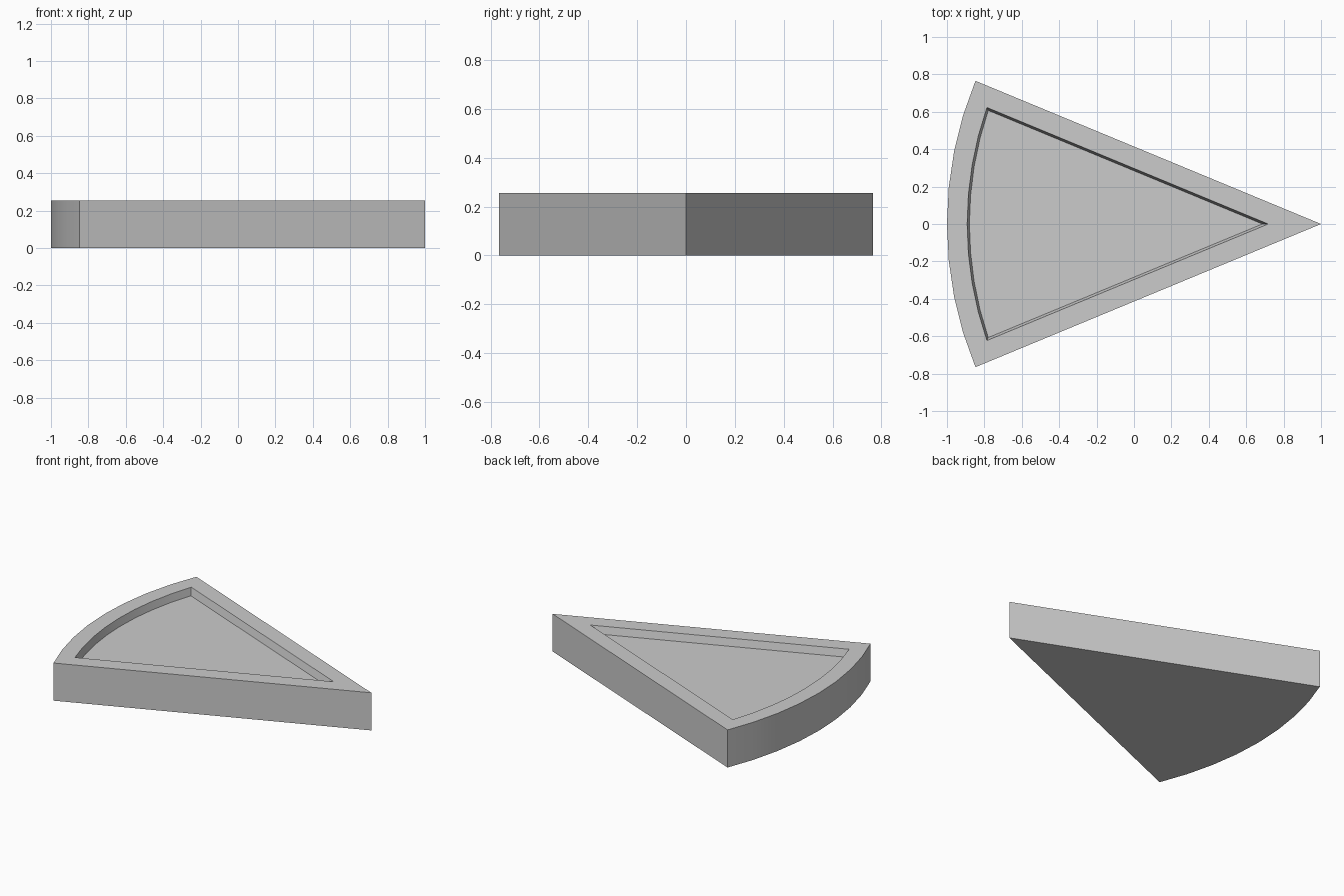
import bpy, bmesh
from math import radians, sin, cos, asin, sqrt

if "Cube" in bpy.data.objects:
    bpy.data.objects.remove(bpy.data.objects["Cube"])

R, HALF, SEGS = 2.0, radians(22.5), 8
HEIGHT, DEPTH = 0.255, 0.05


def outline(bm, inset, z):
    """Pie-slice loop, inset evenly from its sides and rim; apex at x = 1."""
    r = R - inset
    a = HALF - asin(inset / r)
    pts = [(1 - inset / sin(HALF), 0)]
    for i in range(SEGS + 1):
        t = a - 2 * a * i / SEGS
        pts.append((1 - r * cos(t), r * sin(t)))
    return [bm.verts.new((x, y, z)) for x, y in pts]


bm = bmesh.new()
# bottom, outer top edge, recess lip, recess floor (slightly drafted walls)
loops = [outline(bm, 0, 0), outline(bm, 0, HEIGHT),
         outline(bm, 0.108, HEIGHT), outline(bm, 0.12, HEIGHT - DEPTH)]
for lo, hi in zip(loops, loops[1:]):
    n = len(lo)
    for i in range(n):
        j = (i + 1) % n
        bm.faces.new((lo[i], lo[j], hi[j], hi[i]))
bm.faces.new(loops[0][::-1])
bm.faces.new(loops[-1])
bmesh.ops.recalc_face_normals(bm, faces=bm.faces[:])

mesh = bpy.data.meshes.new("wedge_tray")
bm.to_mesh(mesh)
bm.free()
tray = bpy.data.objects.new("wedge_tray", mesh)
bpy.context.collection.objects.link(tray)

# smooth curved rim, crisp corners
bpy.context.view_layer.objects.active = tray
tray.select_set(True)
bpy.ops.object.shade_smooth_by_angle(angle=radians(30))
